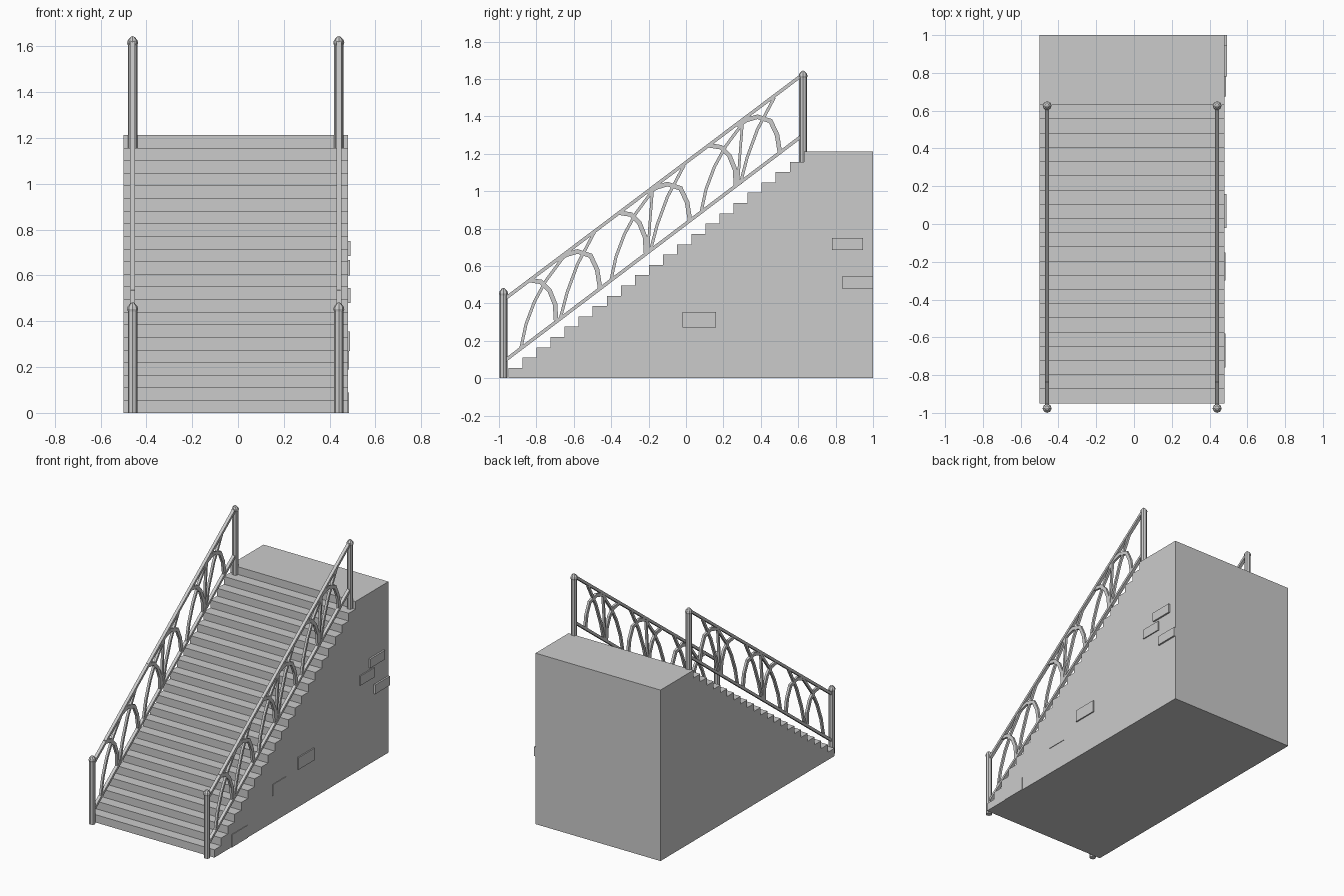
import bpy, bmesh, math
from mathutils import Vector

if "Cube" in bpy.data.objects:
    bpy.data.objects.remove(bpy.data.objects["Cube"])

RAIL_X = (-0.46, 0.44)
N_STEPS, TOP = 22, 1.212
Y0, Y1 = -0.95, 0.63


def finish(name, bm):
    bmesh.ops.recalc_face_normals(bm, faces=bm.faces)
    me = bpy.data.meshes.new(name)
    bm.to_mesh(me)
    bm.free()
    ob = bpy.data.objects.new(name, me)
    bpy.context.collection.objects.link(ob)
    return ob


def add_bar(bm, path, x, width, depth):
    """Sweep a rectangular section along a (y, z) path lying in the plane x."""
    pts = [Vector(p) for p in path]
    rings = []
    for i, p in enumerate(pts):
        a = (p - pts[i - 1]).normalized() if i else None
        b = (pts[i + 1] - p).normalized() if i < len(pts) - 1 else None
        t = ((a or b) + (b or a)).normalized()
        n = Vector((-t.y, t.x)) * width / 2
        if a and b:
            n /= max(0.6, t.dot(b))
        rings.append([bm.verts.new((x + sx * depth / 2, p.x + s * n.x, p.y + s * n.y))
                      for sx, s in ((-1, -1), (1, -1), (1, 1), (-1, 1))])
    for r, q in zip(rings, rings[1:]):
        for k in range(4):
            bm.faces.new((r[k], r[(k + 1) % 4], q[(k + 1) % 4], q[k]))
    bm.faces.new(rings[0])
    bm.faces.new(rings[-1][::-1])


def post(name, x, y, z0, z1):
    """Eight-sided post with a small pointed cap."""
    h, n = z1 - z0, 8
    profile = [(0.021, 0), (0.021, h - 0.04), (0.024, h - 0.03), (0.021, h - 0.018), (0.009, h - 0.004)]
    bm = bmesh.new()
    rings = [[bm.verts.new((x + r * math.cos(math.tau * k / n), y + r * math.sin(math.tau * k / n), z0 + z))
              for k in range(n)] for r, z in profile]
    for a, b in zip(rings, rings[1:]):
        for k in range(n):
            bm.faces.new((a[k], a[(k + 1) % n], b[(k + 1) % n], b[k]))
    tip = bm.verts.new((x, y, z1))
    for k in range(n):
        bm.faces.new((rings[-1][k], rings[-1][(k + 1) % n], tip))
    bm.faces.new(rings[0])
    finish(name, bm)


# Solid staircase: stepped side profile extruded across x
tread, riser = (Y1 - Y0) / (N_STEPS - 1), TOP / N_STEPS
profile = [(1.0, 0.0), (Y0, 0.0)]
for i in range(N_STEPS):
    profile.append((Y0 + i * tread, (i + 1) * riser))
    profile.append((Y0 + (i + 1) * tread if i < N_STEPS - 1 else 1.0, (i + 1) * riser))
bm = bmesh.new()
face = bm.faces.new([bm.verts.new((-0.5, y, z)) for y, z in profile])
ext = bmesh.ops.extrude_face_region(bm, geom=[face])
bmesh.ops.translate(bm, vec=(0.98, 0, 0), verts=[v for v in ext["geom"] if isinstance(v, bmesh.types.BMVert)])
finish("staircase", bm)

# Raised bricks on the right wall: y0, y1, z0, z1, outer x
bricks = [(-0.02, 0.16, 0.27, 0.355, 0.489), (0.78, 0.945, 0.685, 0.75, 0.492),
          (0.835, 1.0, 0.48, 0.545, 0.492), (0.675, 0.83, 0.60, 0.668, 0.488),
          (-0.30, -0.15, 0.19, 0.27, 0.484), (-0.76, -0.58, 0.0, 0.09, 0.484)]
for i, (ya, yb, za, zb, xo) in enumerate(bricks):
    bm = bmesh.new()
    bmesh.ops.create_cube(bm, size=1)
    for v in bm.verts:
        v.co = (xo if v.co.x > 0 else 0.46, yb if v.co.y > 0 else ya, zb if v.co.z > 0 else za)
    finish(f"brick_{i + 1}", bm)

# Tracery of one panel as (y, z) paths with bar widths
tracery = [
    ([(-0.882, 0.165), (-0.855, 0.29), (-0.81, 0.41), (-0.75, 0.52), (-0.65, 0.655)], 0.016),
    ([(-0.672, 0.32), (-0.635, 0.46), (-0.58, 0.61), (-0.49, 0.78)], 0.016),
    ([(-0.84, 0.525), (-0.775, 0.515), (-0.73, 0.47), (-0.70, 0.395), (-0.695, 0.31)], 0.024),
    ([(-0.69, 0.63), (-0.64, 0.66), (-0.58, 0.678), (-0.51, 0.655), (-0.475, 0.58), (-0.46, 0.485)], 0.024),
]
upright = ([(-0.685, 0.315), (-0.675, 0.46), (-0.66, 0.645)], 0.014)

for side, x in zip(("left", "right"), RAIL_X):
    post(f"lower_post_{side}", x, -0.976, 0.0, 0.483)
    post(f"upper_post_{side}", x, 0.626, 1.157, 1.645)
    # Sloping top and bottom rails
    for part, za, zb in (("handrail", 0.43, 1.617), ("bottom_rail", 0.10, 1.292)):
        bm = bmesh.new()
        add_bar(bm, [(-0.97, za - 0.007), (0.615, zb)], x, 0.018, 0.022)
        finish(f"{part}_{side}", bm)
    # Three repeated arch panels
    for p in range(3):
        bm = bmesh.new()
        for path, w in tracery + ([upright] if p else []):
            add_bar(bm, [(y + 0.481 * p, z + 0.36 * p) for y, z in path], x, w, 0.016)
        finish(f"arch_panel_{side}_{p + 1}", bm)
